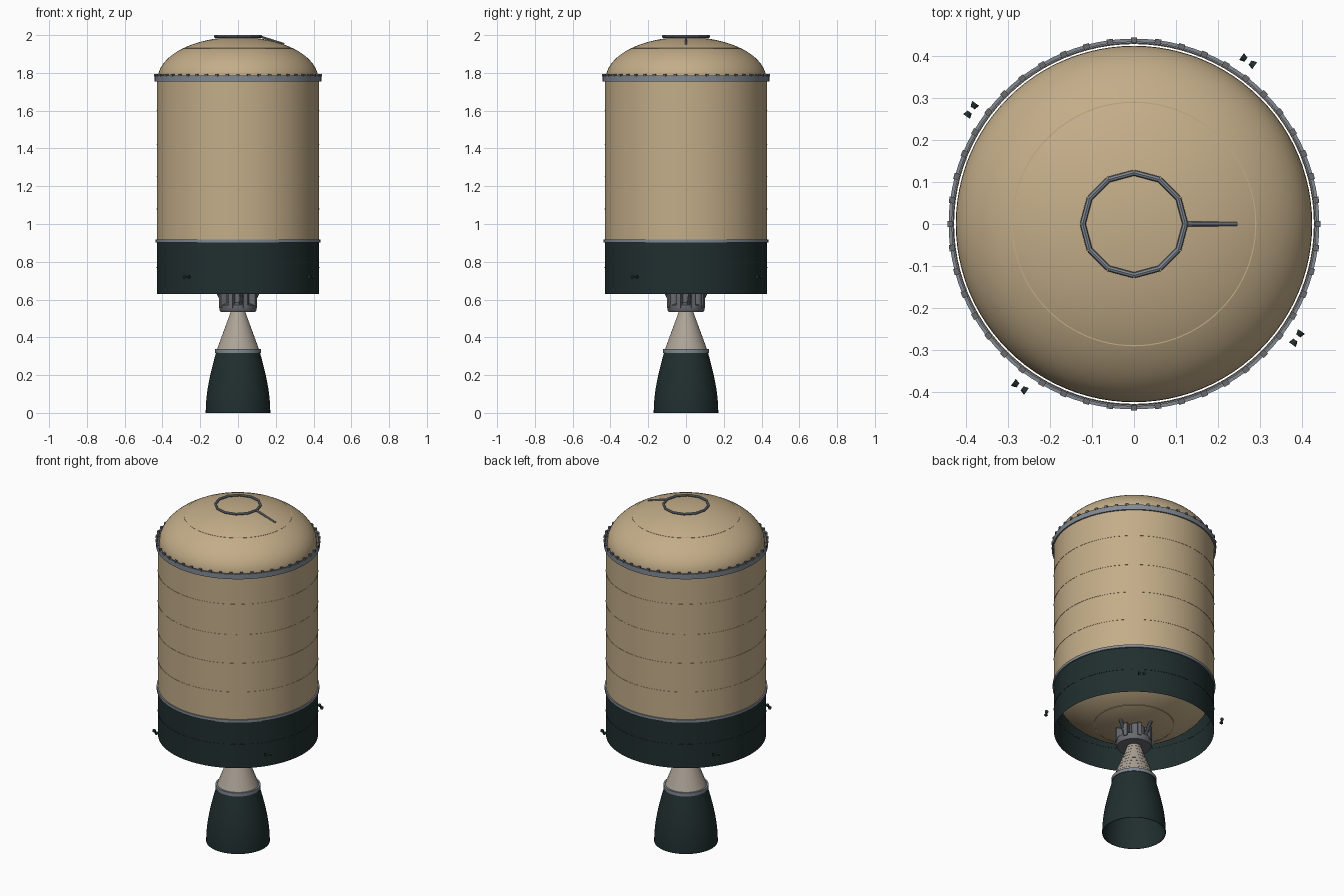
import bpy, bmesh, math
from mathutils import Vector, Matrix

cube = bpy.data.objects.get("Cube")
if cube:
    bpy.data.objects.remove(cube, do_unlink=True)


def material(name, r, g, b):
    m = bpy.data.materials.new(name)
    m.use_nodes = True
    m.diffuse_color = (r, g, b, 1)
    m.node_tree.nodes["Principled BSDF"].inputs["Base Color"].default_value = (r, g, b, 1)
    return m


TAN = material("tan insulation", .55, .42, .25)
DARK = material("dark green black", .015, .028, .028)
STEEL = material("blue grey steel", .22, .25, .29)
IRON = material("dark grey metal", .14, .145, .16)
PALE = material("pale nozzle metal", .42, .37, .31)


def finish(name, bm, mat, smooth=True):
    mesh = bpy.data.meshes.new(name)
    bm.to_mesh(mesh)
    bm.free()
    ob = bpy.data.objects.new(name, mesh)
    bpy.context.collection.objects.link(ob)
    mesh.materials.append(mat)
    if smooth:
        bpy.ops.object.select_all(action='DESELECT')
        ob.select_set(True)
        bpy.context.view_layer.objects.active = ob
        bpy.ops.object.shade_smooth_by_angle(angle=math.radians(35))
    return ob


def lathe(name, profile, mat, steps=96, closed=False):
    """Spin an (r, z) profile about the z axis."""
    bm = bmesh.new()
    vs = [bm.verts.new((r, 0, z)) for r, z in profile]
    pairs = list(zip(vs, vs[1:])) + ([(vs[-1], vs[0])] if closed else [])
    es = [bm.edges.new(p) for p in pairs]
    bmesh.ops.spin(bm, geom=vs + es, axis=(0, 0, 1), cent=(0, 0, 0),
                   angle=2 * math.pi, steps=steps, use_merge=False)
    bmesh.ops.remove_doubles(bm, verts=bm.verts, dist=.00005)
    bmesh.ops.recalc_face_normals(bm, faces=bm.faces)
    return finish(name, bm, mat)


def band(name, r0, r1, z0, z1, mat, steps=96):
    return lathe(name, [(r0, z0), (r1, z0), (r1, z1), (r0, z1)], mat, steps, True)


def add_rod(bm, a, b, r0, r1, sides=10):
    a, b = Vector(a), Vector(b)
    rot = (b - a).to_track_quat('Z', 'Y').to_matrix().to_4x4()
    bmesh.ops.create_cone(bm, cap_ends=True, segments=sides, radius1=r0, radius2=r1,
                          depth=(b - a).length,
                          matrix=Matrix.Translation((a + b) / 2) @ rot)


def add_box(bm, angle, r, z, size):
    m = (Matrix.Rotation(angle, 4, 'Z') @ Matrix.Translation((r, 0, z))
         @ Matrix.Diagonal((*size, 1)))
    bmesh.ops.create_cube(bm, size=1, matrix=m)


def polar(r, angle, z):
    return Vector((r * math.cos(angle), r * math.sin(angle), z))


def dome(radius, z, height, n=20):
    pts = [(radius * math.cos(i / n * math.pi / 2),
            z + height * math.sin(i / n * math.pi / 2)) for i in range(n)]
    return pts + [(0, z + height)]


# Tank: end domes inside an open outer wall
lathe("upper_dome", [(.424, 1.72)] + dome(.424, 1.77, .22), TAN)
lathe("lower_dome", [(.424, .92)] + dome(.424, .89, -.25), TAN)
lathe("tank_wall", [(.43, .91), (.43, 1.77)], TAN)
lathe("aft_skirt", [(.43, .63), (.43, .91)], DARK)

# Fine weld seams on wall, skirt and domes
for i, z in enumerate((1.08, 1.25, 1.42, 1.6)):
    band(f"wall_seam_{i + 1}", .429, .4315, z - .002, z + .002, TAN)
band("skirt_seam", .429, .4315, .768, .772, DARK)
band("upper_dome_seam", .285, .291, 1.927, 1.931, TAN)
band("lower_dome_seam", .209, .215, .672, .676, TAN)

# Steel bands and the bolts around the upper one
band("upper_band", .433, .441, 1.755, 1.785, STEEL)
band("lower_band", .428, .437, .903, .919, STEEL)
bm = bmesh.new()
for i in range(48):
    add_box(bm, i * math.tau / 48, .437, 1.787, (.013, .015, .012))
finish("band_bolts", bm, IRON, False)

# Twelve-sided vent ring and its feed pipe on top
bm = bmesh.new()
for i in range(12):
    a, b = i * math.tau / 12, (i + 1) * math.tau / 12
    add_rod(bm, polar(.122, a, 1.993), polar(.122, b, 1.993), .007, .007, 8)
finish("vent_ring", bm, STEEL)
bm = bmesh.new()
add_rod(bm, (.122, 0, 1.991), (.245, 0, 1.953), .006, .005, 8)
finish("vent_pipe", bm, STEEL)

# Four pairs of opposed roll thrusters around the skirt
bm = bmesh.new()
for k in range(4):
    angle = math.radians(55 + 90 * k)
    centre = polar(.473, angle, .72)
    tangent = Vector((-math.sin(angle), math.cos(angle), 0))
    for side in (-1, 1):
        add_rod(bm, centre + tangent * side * .006, centre + tangent * side * .019,
                .006, .010, 12)
finish("roll_thrusters", bm, DARK)

# Engine mount with pumps, brackets and struts
lathe("mount_disc", [(0, .535), (.092, .535), (.098, .545), (.098, .57),
                     (.06, .585), (.06, .65), (0, .65)], IRON, 32)
bm = bmesh.new()
for i in range(8):
    add_box(bm, (i + .5) * math.tau / 8, .086, .594, (.034, .022, .075))
finish("mount_brackets", bm, IRON, False)
bm = bmesh.new()
for i in range(4):
    a = i * math.tau / 4 + .2
    add_rod(bm, polar(.07, a, .56), polar(.118, a, .66), .010, .010)
finish("mount_struts", bm, IRON)
bm = bmesh.new()
for i in range(3):
    a = i * math.tau / 3 + 1
    add_rod(bm, polar(.072, a, .55), polar(.072, a, .63), .024, .024, 16)
finish("turbopumps", bm, IRON)

# Ribbed throat cone
n = 9
cone = []
for i in range(n):
    z = .54 - .205 * i / n
    r = .036 + .075 * i / n
    cone += [(r, z), (r + .0095, z - .205 / n)]
lathe("throat_cone", cone, PALE, 48)
band("nozzle_collar", .1, .121, .318, .338, STEEL, 48)

# Open bell nozzle with a thin wall
bell = []
for i in range(13):
    t = i / 12
    bell.append((.115 + .056 * math.sin(t * math.pi / 2), .325 * (1 - t)))
lathe("bell_nozzle", bell + [(r - .003, z) for r, z in reversed(bell)], DARK, 64, True)
